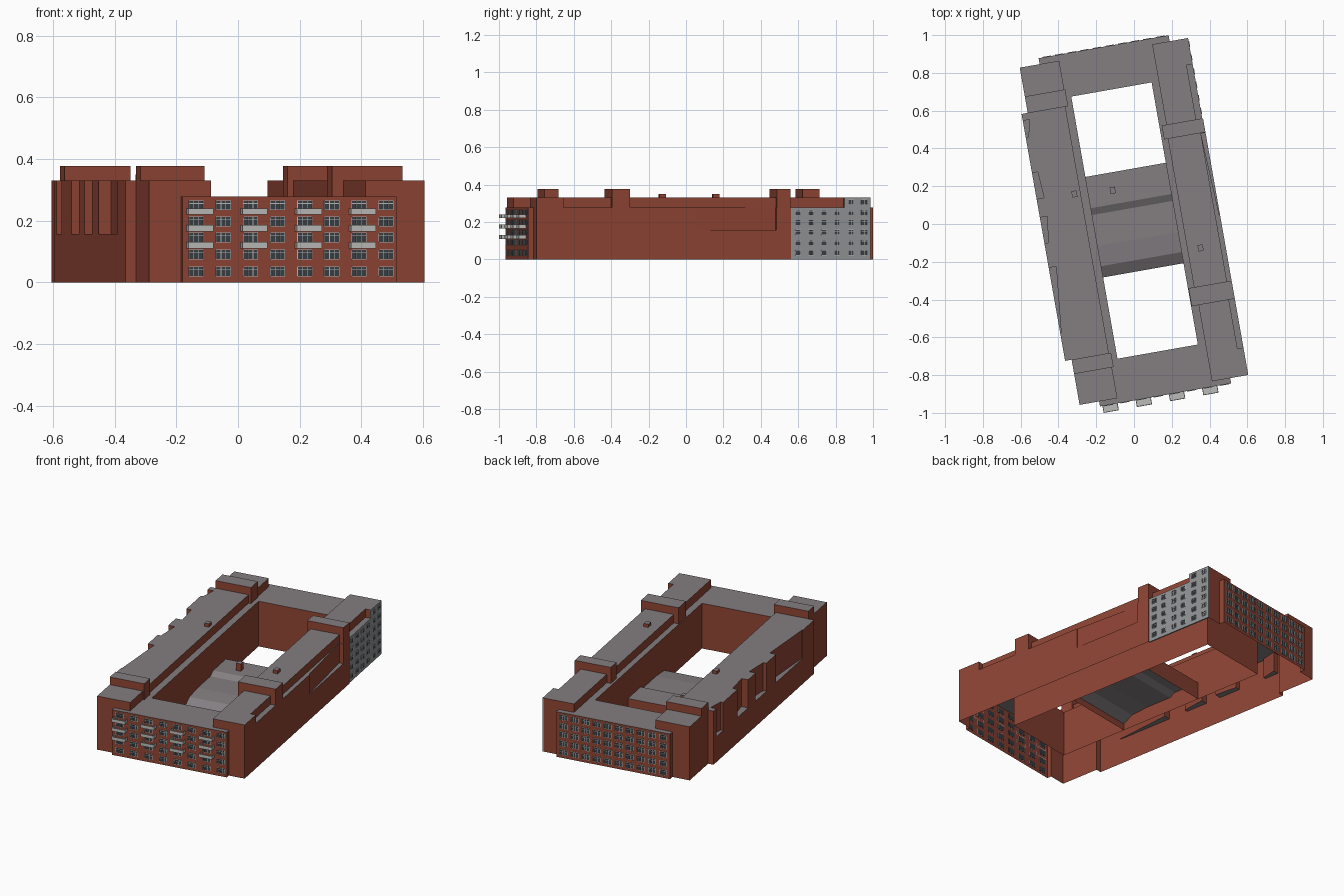
import bpy, bmesh, math

if "Cube" in bpy.data.objects:
    bpy.data.objects.remove(bpy.data.objects["Cube"])

A = math.radians(10)          # whole block is turned 10 degrees on the grid
C, S = math.cos(A), math.sin(A)


def mat(name, col):
    m = bpy.data.materials.new(name)
    m.diffuse_color = (*col, 1)
    m.use_nodes = True
    m.node_tree.nodes["Principled BSDF"].inputs["Base Color"].default_value = m.diffuse_color
    return m


BRICK = mat("brick", (0.27, 0.058, 0.034))
ROOF = mat("roof", (0.23, 0.21, 0.22))
PLASTER = mat("plaster", (0.28, 0.29, 0.30))
GLASS = mat("glass", (0.04, 0.05, 0.06))
FRAME = mat("frame", (0.50, 0.50, 0.49))


def P(bm, u, v, z):
    return bm.verts.new((u * C - v * S, u * S + v * C, z))


def finish(bm, name, mats):
    me = bpy.data.meshes.new(name)
    bm.to_mesh(me)
    bm.free()
    for m in mats:
        me.materials.append(m)
    ob = bpy.data.objects.new(name, me)
    bpy.context.collection.objects.link(ob)
    return ob


def walls(bm, loop, z0, z1):
    """Open vertical walls along a closed loop; returns the top verts."""
    lo = [P(bm, u, v, z0) for u, v in loop]
    hi = [P(bm, u, v, z1) for u, v in loop]
    n = len(loop)
    for i in range(n):
        j = (i + 1) % n
        bm.faces.new((lo[i], lo[j], hi[j], hi[i]))
    return hi


def cap(bm, verts):
    f = bm.faces.new(verts)
    f.normal_update()
    if f.normal.z < 0:
        f.normal_flip()
    f.material_index = 1


def prism(name, loop, z0, z1, mats=(BRICK, ROOF)):
    bm = bmesh.new()
    cap(bm, walls(bm, loop, z0, z1))
    return finish(bm, name, mats)


def rect(u0, u1, v0, v1):
    return [(u0, v0), (u1, v0), (u1, v1), (u0, v1)]


def boxes(name, items, material):
    """Many closed boxes (u0,u1,v0,v1,z0,z1) in one mesh."""
    bm = bmesh.new()
    for u0, u1, v0, v1, z0, z1 in items:
        r = rect(u0, u1, v0, v1)
        a = [P(bm, u, v, z0) for u, v in r]
        b = [P(bm, u, v, z1) for u, v in r]
        bm.faces.new(a[::-1])
        bm.faces.new(b)
        for i in range(4):
            j = (i + 1) % 4
            bm.faces.new((a[i], a[j], b[j], b[i]))
    return finish(bm, name, [material])


# Recesses in the long side walls: start v, end v, depth at each end
LEFT, RIGHT, LEDGE, EAVE, TOP, TOWER = -0.485, 0.457, 0.157, 0.278, 0.33, 0.377
left_notches = [(0.64, 0.55, 0.035, 0.015), (0.36, 0.22, 0.03, 0.04),
                (0.12, -0.02, 0.04, 0.02), (-0.15, -0.50, 0.04, 0.005)]
right_notches = [(-0.03, 0.41, 0.004, 0.025)]


def notch(edge, sign, n):
    a, b, da, db = n
    return [(edge, a), (edge + sign * da, a), (edge + sign * db, b), (edge, b)]


left_pts = [p for n in left_notches for p in notch(LEFT, 1, n)]
right_pts = [p for n in right_notches for p in notch(RIGHT, -1, n)]


def outline(right, left):
    return ([(-.45, -.893), (-.345, -.893), (-.345, -.92), (.36, -.92), (.36, -.892),
             (RIGHT, -.892)] + right +
            [(RIGHT, .488), (.45, .488), (.45, .92), (.354, .92), (.354, .952),
             (-.345, .952), (-.345, .92), (-.452, .92), (-.452, .677), (LEFT, .677)] + left +
            [(LEFT, -.65), (-.45, -.65)])


# Main ring: lower walls, notched upper walls, courtyard walls, flat roof
bm = bmesh.new()
walls(bm, outline([], []), 0, LEDGE)
outer = walls(bm, outline(right_pts, left_pts), LEDGE, EAVE)
inner = walls(bm, rect(-.21, .222, -.687, .722)[::-1], 0, EAVE)
edges = [bm.edges.get((l[i - 1], l[i])) for l in (outer, inner) for i in range(len(l))]
res = bmesh.ops.triangle_fill(bm, use_beauty=True, use_dissolve=False, edges=edges)
for f in [g for g in res["geom"] if isinstance(g, bmesh.types.BMFace)]:
    f.normal_update()
    if f.normal.z < 0:
        f.normal_flip()
    f.material_index = 1
for edge, sign, ns in ((LEFT, 1, left_notches), (RIGHT, -1, right_notches)):
    for n in ns:
        cap(bm, [P(bm, u, v, LEDGE) for u, v in notch(edge, sign, n)])
finish(bm, "main_ring", [BRICK, ROOF])

# Set-back top storeys
prism("left_wing_top", [(-.25, -.65), (-.25, .677), (LEFT, .677)] + left_pts + [(LEFT, -.65)], EAVE, TOP)
for name, r in {
    "front_left_top": (-.45, -.247, -.893, -.65),
    "back_left_top": (-.452, -.24, .677, .92),
    "front_right_top": (.262, RIGHT, -.892, -.745),
    "front_right_top_rear": (.262, .425, -.745, -.48),
    "right_wing_top": (.255, .432, -.385, .413),
    "back_right_top": (.26, .42, .488, .78),
    "back_right_top_rear": (.26, .45, .78, .92),
}.items():
    prism(name, rect(*r), EAVE, TOP)

# Stair towers
for name, r in {
    "front_left_tower": (-.45, -.238, -.727, -.65),
    "back_left_tower": (-.452, -.235, .675, .765),
    "front_right_tower": (.225, RIGHT, -.482, -.385),
    "back_right_tower": (.235, RIGHT, .413, .488),
}.items():
    prism(name, rect(*r), EAVE, TOWER)

# Low link block across the courtyard, with a stepped roof profile (v, z)
prof = [(-.25, .04), (-.19, .075), (-.082, .085), (.085, .085), (.122, .105), (.29, .105)]
bm = bmesh.new()
L = [P(bm, -.21, v, z) for v, z in prof]
R = [P(bm, .222, v, z) for v, z in prof]
for i in range(len(prof) - 1):
    cap(bm, (L[i], R[i], R[i + 1], L[i + 1]))
for i, flip in ((0, False), (-1, True)):
    v = prof[i][0]
    q = [P(bm, -.21, v, 0), P(bm, .222, v, 0), R[i], L[i]]
    bm.faces.new(q[::-1] if flip else q)
finish(bm, "link_block", [BRICK, ROOF])

# Small roof vents
for name, u, v, z0, z1 in (("vent_left", -.283, .211, TOP, .35), ("vent_right", .325, -.186, TOP, .35),
                           ("link_vent", -.08, .195, .105, .15)):
    prism(name, rect(u - .014, u + .014, v - .017, v + .017), z0, z1)

# Grey facade on the right side
boxes("grey_facade", [(.445, .453, .49, .921, 0, EAVE), (.445, .453, .78, .921, EAVE, TOP)], PLASTER)


def on_wall(side, s0, s1, z0, z1, d0, d1):
    """Box on a facade: s along it, d outward from it."""
    if side == "front":
        return (s0, s1, -.92 - d1, -.92 - d0, z0, z1)
    if side == "back":
        return (s0, s1, .952 + d0, .952 + d1, z0, z1)
    return (.453 + d0, .453 + d1, s0, s1, z0, z1)


def windows(side, spots, w, h, mullions):
    glass, bars, t = [], [], .0018
    for s, z in spots:
        a, b, lo, hi = s - w / 2, s + w / 2, z - h / 2, z + h / 2
        glass.append(on_wall(side, a, b, lo, hi, -.002, .001))
        for k in range(mullions + 2):
            c = a + w * k / (mullions + 1)
            bars.append(on_wall(side, c - t / 2, c + t / 2, lo, hi, -.001, .003))
        for c in (lo, lo + h * .68, hi):
            bars.append(on_wall(side, a, b, c - t / 2, c + t / 2, -.001, .003))
    boxes(side + "_window_glass", glass, GLASS)
    boxes(side + "_window_frames", bars, FRAME)


floors = [.035, .09, .145, .197, .25]
cols = [-.30 + .0893 * i for i in range(8)]
windows("front", [(s, z) for s in cols for z in floors], .048, .03, 2)
windows("back", [(-.302 + .0678 * i, z) for i in range(10) for z in floors], .044, .032, 2)
side_cols = [.528, .598, .669, .74, .816, .887]
windows("right", [(s, z) for s in side_cols for z in floors] + [(s, .305) for s in side_cols[4:]],
        .03, .026, 1)

# Balconies on every second column: floor slab, parapet and two ends
slabs = []
for s in cols[::2]:
    a, b = s - .032, s + .05
    for z in (.11, .165, .22):
        slabs += [on_wall("front", a, b, z, z + .004, 0, .037),
                  on_wall("front", a, b, z, z + .02, .033, .037),
                  on_wall("front", a, a + .004, z, z + .02, 0, .037),
                  on_wall("front", b - .004, b, z, z + .02, 0, .037)]
boxes("balconies", slabs, FRAME)
